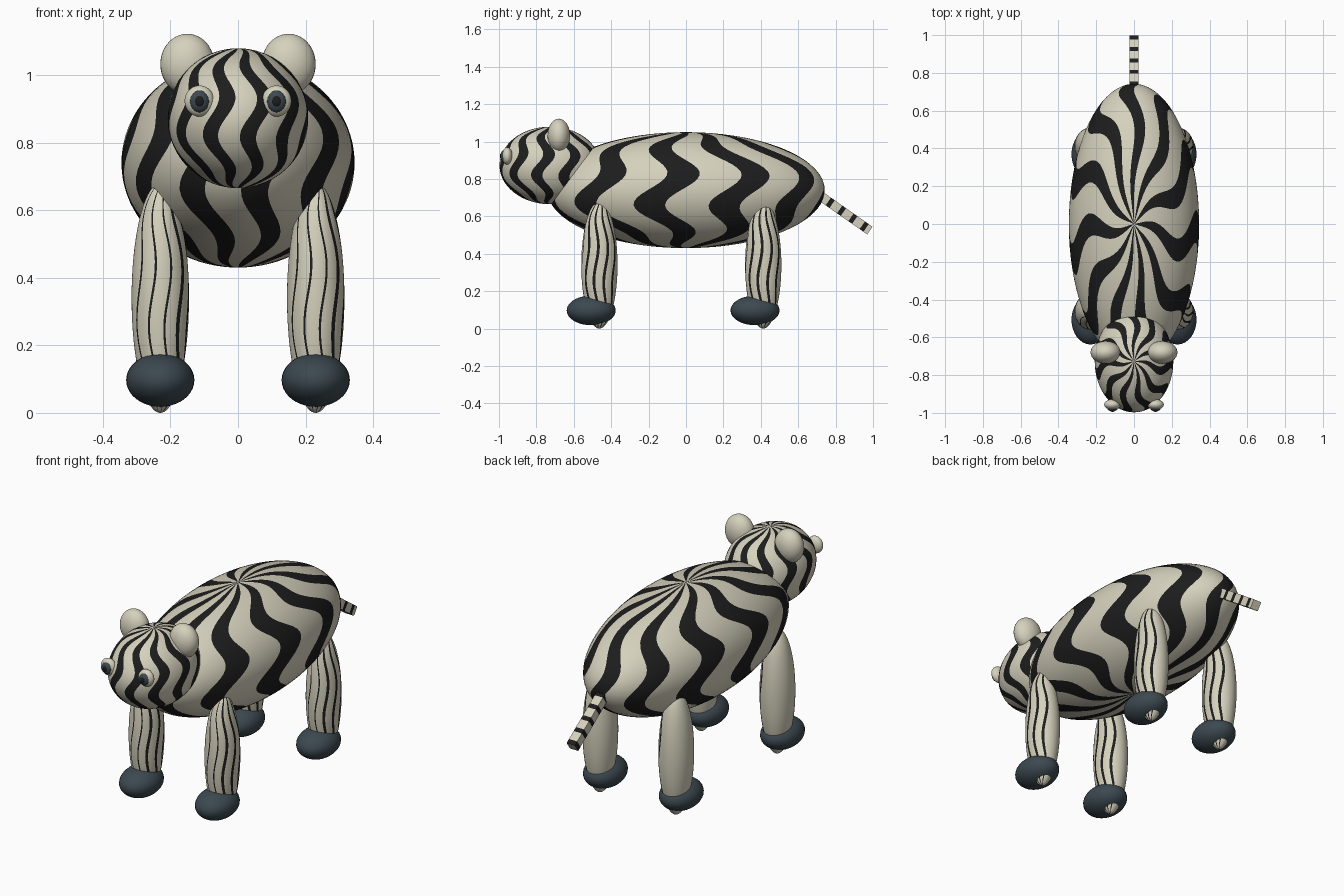
import bpy, bmesh, math
from mathutils import Vector, Matrix

if "Cube" in bpy.data.objects:
    bpy.data.objects.remove(bpy.data.objects["Cube"])


def material(name, rgb):
    m = bpy.data.materials.new(name)
    m.diffuse_color = (*rgb, 1)
    m.use_nodes = True
    m.node_tree.nodes["Principled BSDF"].inputs["Base Color"].default_value = m.diffuse_color
    return m


CREAM = material("cream", (0.67, 0.64, 0.51))
BLACK = material("stripe black", (0.012, 0.012, 0.012))
SLATE = material("slate", (0.045, 0.066, 0.08))

STRIPES, PER = 11, 7                 # stripes round a form, faces per stripe period
SEG = 2 * math.pi / (STRIPES * PER)


def finish(bm, name, mats, smooth=True):
    me = bpy.data.meshes.new(name)
    for f in bm.faces:
        f.smooth = smooth
    bm.to_mesh(me)
    bm.free()
    for m in mats:
        me.materials.append(m)
    ob = bpy.data.objects.new(name, me)
    bpy.context.collection.objects.link(ob)
    return ob


def ball(name, loc, radii, mat):
    """Plain ellipsoid."""
    bm = bmesh.new()
    bmesh.ops.create_uvsphere(bm, u_segments=32, v_segments=20, radius=1)
    bmesh.ops.scale(bm, vec=radii, verts=bm.verts)
    bmesh.ops.translate(bm, vec=loc, verts=bm.verts)
    return finish(bm, name, [mat])


def striped_ball(name, loc, radii, dark_faces):
    """Ellipsoid whose meridians are twisted into waves; dark_faces(angle)
    gives how many of each period's faces are black."""
    bm = bmesh.new()
    bmesh.ops.create_uvsphere(bm, u_segments=STRIPES * PER, v_segments=48, radius=1)
    phase = math.radians(-16.7)
    for f in bm.faces:
        c = f.calc_center_median()
        a = math.atan2(c.y, c.x) % (2 * math.pi)
        n = dark_faces(a + phase)
        i = int(a / SEG) % PER
        start = (3 - n) // 2
        f.material_index = 1 if start <= i < start + n else 0
    for v in bm.verts:
        lat = math.degrees(math.asin(max(-1, min(1, v.co.z))))
        wave = math.radians(7.5) * math.cos(2 * math.pi * (lat - 17) / 65)
        v.co = Matrix.Rotation(phase + wave, 3, 'Z') @ v.co
    bmesh.ops.scale(bm, vec=radii, verts=bm.verts)
    bmesh.ops.translate(bm, vec=loc, verts=bm.verts)
    return finish(bm, name, [CREAM, BLACK])


def leg_stripes(a):
    """Bold on the right side, faint at the front, none at the left."""
    if math.cos(a) > 0.3:
        return 2
    return 1 if math.sin(a) < -0.6 else 0


# Body and head
striped_ball("body", (0, 0, 0.74), (0.345, 0.742, 0.31), lambda a: 3)
striped_ball("head", (0, -0.727, 0.872), (0.208, 0.27, 0.207), lambda a: 3)

for side, s in (("left", -1), ("right", 1)):
    # Ears
    ball(f"{side}_ear", (s * 0.15, -0.68, 1.032), (0.08, 0.06, 0.09), CREAM)
    # Eyes
    ball(f"{side}_eyeball", (s * 0.114, -0.956, 0.923), (0.044, 0.028, 0.046), CREAM)
    ball(f"{side}_iris", (s * 0.114, -0.972, 0.922), (0.029, 0.02, 0.033), SLATE)
    ball(f"{side}_pupil", (s * 0.114, -0.983, 0.922), (0.016, 0.012, 0.019), BLACK)
    # Legs and hooves
    for end, y in (("front", -0.463), ("rear", 0.413)):
        striped_ball(f"{end}_{side}_leg", (s * 0.23, y, 0.34),
                     (0.085, 0.097, 0.34), leg_stripes)
        ball(f"{end}_{side}_hoof", (s * 0.23, y - 0.044, 0.097),
             (0.101, 0.131, 0.079), SLATE)

# Tail: square bar with slanting dark patches
start, tip = Vector((0, 0.66, 0.75)), Vector((0, 0.983, 0.524))
axis = tip - start
bm = bmesh.new()
STEPS = 16
up = axis.normalized().cross(Vector((1, 0, 0)))
rings = []
for i in range(STEPS + 1):
    p = start + axis * i / STEPS
    rings.append([bm.verts.new(p + Vector((0.025 * sx, 0, 0)) + up * 0.025 * su)
                  for sx, su in ((-1, -1), (1, -1), (1, 1), (-1, 1))])
for i in range(STEPS):
    for k in range(4):
        f = bm.faces.new((rings[i][k], rings[i][(k + 1) % 4],
                          rings[i + 1][(k + 1) % 4], rings[i + 1][k]))
        f.material_index = 1 if (i + k) % 3 == 0 else 0
bm.faces.new(rings[0])
bm.faces.new(rings[-1])
bmesh.ops.recalc_face_normals(bm, faces=bm.faces)
finish(bm, "tail", [CREAM, BLACK], smooth=False)
